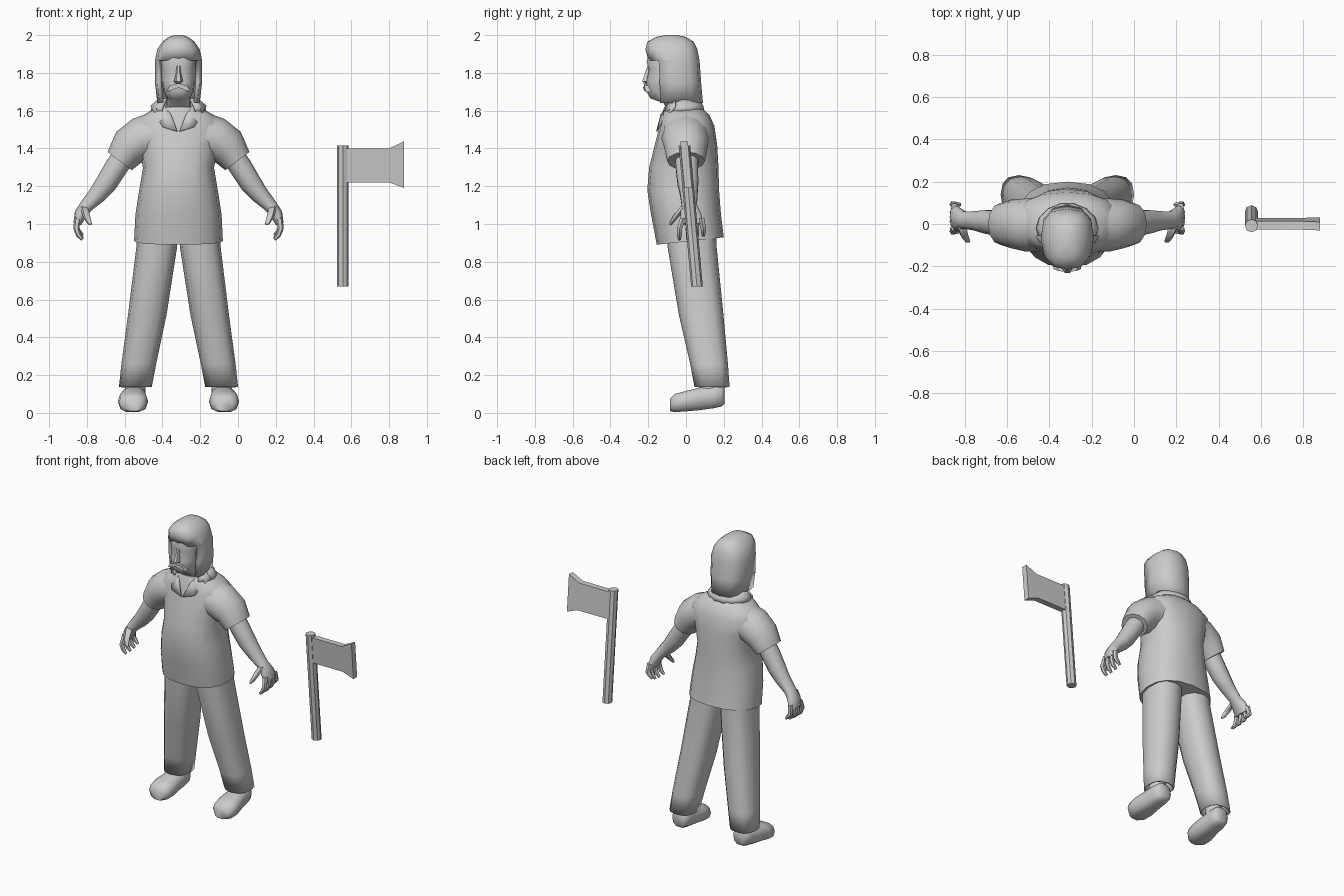
import bpy, bmesh, math
from mathutils import Vector

CX = -0.315  # centre line of the figure
grey = bpy.data.materials.new("plain_grey")
grey.diffuse_color = (0.6, 0.6, 0.6, 1)


def finish(name, bm, angle=55, thick=0):
    bmesh.ops.recalc_face_normals(bm, faces=bm.faces)
    me = bpy.data.meshes.new(name)
    bm.to_mesh(me)
    bm.free()
    ob = bpy.data.objects.new(name, me)
    bpy.context.collection.objects.link(ob)
    me.materials.append(grey)
    if thick:
        m = ob.modifiers.new("thickness", 'SOLIDIFY')
        m.thickness = thick
        m.offset = -1
    bpy.ops.object.select_all(action='DESELECT')
    ob.select_set(True)
    bpy.context.view_layer.objects.active = ob
    bpy.ops.object.shade_smooth_by_angle(angle=math.radians(angle))
    return ob


def loft(name, rings, n=12, side=1, power=1.0, along_y=False, caps=(True, True),
         cut=None, angle=55, thick=0):
    """Ring: (x offset, y, z, half width, half depth, tilt degrees, lean)."""
    bm = bmesh.new()
    rows = []
    for r in rings:
        x, y, z, a, b, tilt, lean = tuple(r) + (0, 0)[len(r) - 5:]
        t, row = math.radians(tilt), []
        for i in range(n):
            p = 2 * math.pi * i / n
            c, s = math.cos(p), math.sin(p)
            u = math.copysign(abs(c) ** power, c) * a
            v = math.copysign(abs(s) ** power, s) * b
            if along_y:
                co = (x + u, y, z + v)
            else:
                co = (x + u * math.cos(t), y + v, z + u * math.sin(t) + lean * v)
            row.append(bm.verts.new((CX + side * co[0], co[1], co[2])))
        rows.append(row)
    for lo, hi in zip(rows, rows[1:]):
        for i in range(n):
            j = (i + 1) % n
            bm.faces.new((lo[i], lo[j], hi[j], hi[i]))
    if caps[0]:
        bm.faces.new(rows[0])
    if caps[1]:
        bm.faces.new(rows[-1])
    if cut:
        gone = [f for f in bm.faces if cut(f.calc_center_median())]
        bmesh.ops.delete(bm, geom=gone, context='FACES')
    return finish(name, bm, angle, thick)


def body(rows):
    """Rows (z, front y, back y, half width) into upright rings."""
    return [(0, (f + b) / 2, z, w, (b - f) / 2, 0, 0) for z, f, b, w in rows]


def prism(name, outline, depth, place):
    """Extruded outline; place maps (a, b, depth) to a point."""
    bm = bmesh.new()
    lo, hi = [[bm.verts.new(place(a, b, d)) for a, b in outline] for d in (-depth / 2, depth / 2)]
    bm.faces.new(lo)
    bm.faces.new(hi)
    n = len(lo)
    for i in range(n):
        bm.faces.new((lo[i], lo[(i + 1) % n], hi[(i + 1) % n], hi[i]))
    return finish(name, bm, 30)


# Shirt with a hem that rises toward the back
shirt = body([(0.91, -0.155, 0.20, 0.235), (1.05, -0.185, 0.185, 0.228), (1.18, -0.205, 0.175, 0.208),
              (1.30, -0.195, 0.172, 0.188), (1.42, -0.165, 0.165, 0.215), (1.52, -0.14, 0.15, 0.25),
              (1.575, -0.13, 0.125, 0.19), (1.62, -0.115, 0.08, 0.11)])
shirt[0] = shirt[0][:6] + (0.11,)
loft("shirt", shirt, 16, power=0.85)

# Collar band, open at the front
loft("collar", body([(1.60, -0.14, 0.10, 0.148), (1.625, -0.13, 0.095, 0.14), (1.665, -0.10, 0.07, 0.105)]),
     14, caps=(False, False), cut=lambda c: c.y < -0.10, thick=0.012)

# Head with neck
loft("head", body([(1.56, -0.08, 0.06, 0.07), (1.64, -0.12, 0.05, 0.065), (1.665, -0.19, 0.04, 0.06),
                   (1.70, -0.212, 0.05, 0.08), (1.76, -0.21, 0.05, 0.09), (1.82, -0.198, 0.05, 0.09),
                   (1.86, -0.212, 0.05, 0.09), (1.93, -0.18, 0.03, 0.07)]), 14, power=0.75)
loft("nose", [(0, -0.20, 1.745, 0.02, 0.016), (0, -0.208, 1.755, 0.024, 0.028),
              (0, -0.203, 1.80, 0.013, 0.015), (0, -0.198, 1.84, 0.010, 0.006)], 6)
prism("moustache", [(-0.065, 1.70), (-0.045, 1.705), (0, 1.722), (0.045, 1.705), (0.065, 1.70),
                    (0.045, 1.733), (0, 1.745), (-0.045, 1.733)], 0.03,
      lambda a, b, d: (CX + a, -0.213 + 3.5 * a * a + d, b))

# Long hair, opened around the face
loft("hair", body([(1.64, -0.195, 0.09, 0.112), (1.75, -0.195, 0.08, 0.125), (1.865, -0.20, 0.072, 0.125),
                   (1.925, -0.215, 0.06, 0.112), (1.965, -0.205, 0.04, 0.085), (1.99, -0.16, 0.0, 0.052),
                   (2.0, -0.11, -0.05, 0.02)]),
     12, power=0.75, caps=(False, True), cut=lambda c: c.z < 1.86 and c.y < -0.13, thick=0.022)
# Side lock behind the ear
loft("hair_lock", [(0.10, -0.03, 1.66, 0.01, 0.03), (0.108, -0.06, 1.80, 0.016, 0.05),
                   (0.098, -0.09, 1.90, 0.022, 0.06), (0.08, -0.10, 1.94, 0.015, 0.035)], 8)

for s, tag in ((1, "left"), (-1, "right")):
    # Collar flap reaching down the chest
    bm = bmesh.new()
    pts = [(0.10, -0.06, 1.668), (0.15, -0.06, 1.625), (0.085, -0.148, 1.515), (0.005, -0.158, 1.49),
           (0.04, -0.135, 1.58)]
    bm.faces.new([bm.verts.new((CX + s * x, y, z)) for x, y, z in pts])
    bmesh.ops.triangulate(bm, faces=bm.faces)
    finish("collar_flap_" + tag, bm, thick=0.008)
    # Sleeve
    loft("sleeve_" + tag, [(0.10, 0.0, 1.47, 0.13, 0.13, 80), (0.20, -0.005, 1.45, 0.115, 0.125, 68),
                           (0.265, 0.0, 1.405, 0.105, 0.115, 52), (0.312, 0.0, 1.333, 0.08, 0.10, 37)],
         12, s)
    # Bare arm down to the palm
    loft("arm_" + tag, [(0.27, 0.005, 1.39, 0.06, 0.065, 37), (0.33, 0.005, 1.30, 0.061, 0.062, 36),
                        (0.38, 0.01, 1.22, 0.058, 0.058, 38), (0.43, 0.015, 1.155, 0.048, 0.048, 40),
                        (0.488, 0.018, 1.095, 0.036, 0.042, 38), (0.52, 0.025, 1.05, 0.033, 0.058, 30),
                        (0.536, 0.032, 1.0, 0.021, 0.062, 15)], 10, s)
    # Fingers fan out front to back and curl inward
    for k, (y0, y1) in enumerate(((-0.015, -0.035), (0.02, 0.012), (0.053, 0.056), (0.08, 0.092))):
        up = (0, 0, 0.005, 0.02)[k]
        loft(f"finger_{k + 1}_{tag}", [(0.534, y0, 1.03, 0.018, 0.019, 10), (0.541, y1, 0.975, 0.016, 0.016, -10),
                                       (0.528, y1, 0.94 + up, 0.014, 0.014, -35),
                                       (0.507, y1, 0.918 + up, 0.008, 0.009, -45)], 6, s)
    loft("thumb_" + tag, [(0.50, -0.01, 1.09, 0.022, 0.022, 10), (0.488, -0.05, 1.045, 0.019, 0.02, -10),
                          (0.474, -0.075, 1.01, 0.014, 0.013, -15), (0.465, -0.082, 0.995, 0.007, 0.007, -15)], 6, s)
    # Trouser leg, slanting out and back
    loft("trouser_leg_" + tag, [(0.11, 0.03, 0.98, 0.105, 0.13), (0.115, 0.032, 0.88, 0.108, 0.13),
                                (0.165, 0.08, 0.52, 0.102, 0.118), (0.21, 0.122, 0.26, 0.092, 0.10),
                                (0.2285, 0.138, 0.137, 0.087, 0.093)],
         12, s, power=0.8, caps=(True, False), thick=0.01)
    # Ankle and shoe
    loft("ankle_" + tag, [(0.23, 0.125, 0.06, 0.055, 0.06), (0.225, 0.12, 0.22, 0.05, 0.055)], 10, s)
    loft("shoe_" + tag, [(0.24, -0.085, 0.042, 0.045, 0.034), (0.242, -0.06, 0.052, 0.074, 0.050),
                         (0.241, 0.0, 0.062, 0.080, 0.056), (0.237, 0.07, 0.074, 0.068, 0.062),
                         (0.233, 0.15, 0.085, 0.062, 0.062), (0.231, 0.19, 0.09, 0.055, 0.058),
                         (0.231, 0.203, 0.09, 0.035, 0.045)], 10, s, power=0.75, along_y=True)


# Axe leaning back slightly
def lean_y(z):
    return 0.058 - 0.089 * (z - 0.67)


loft("axe_handle", [(0.87, lean_y(z), z, 0.031, 0.031) for z in (0.67, 1.415)], 8, angle=30)
prism("axe_blade", [(0.57, 1.22), (0.80, 1.22), (0.88, 1.19), (0.88, 1.438), (0.80, 1.40), (0.57, 1.40)],
      0.04, lambda a, b, d: (a, lean_y(b) + d, b))
